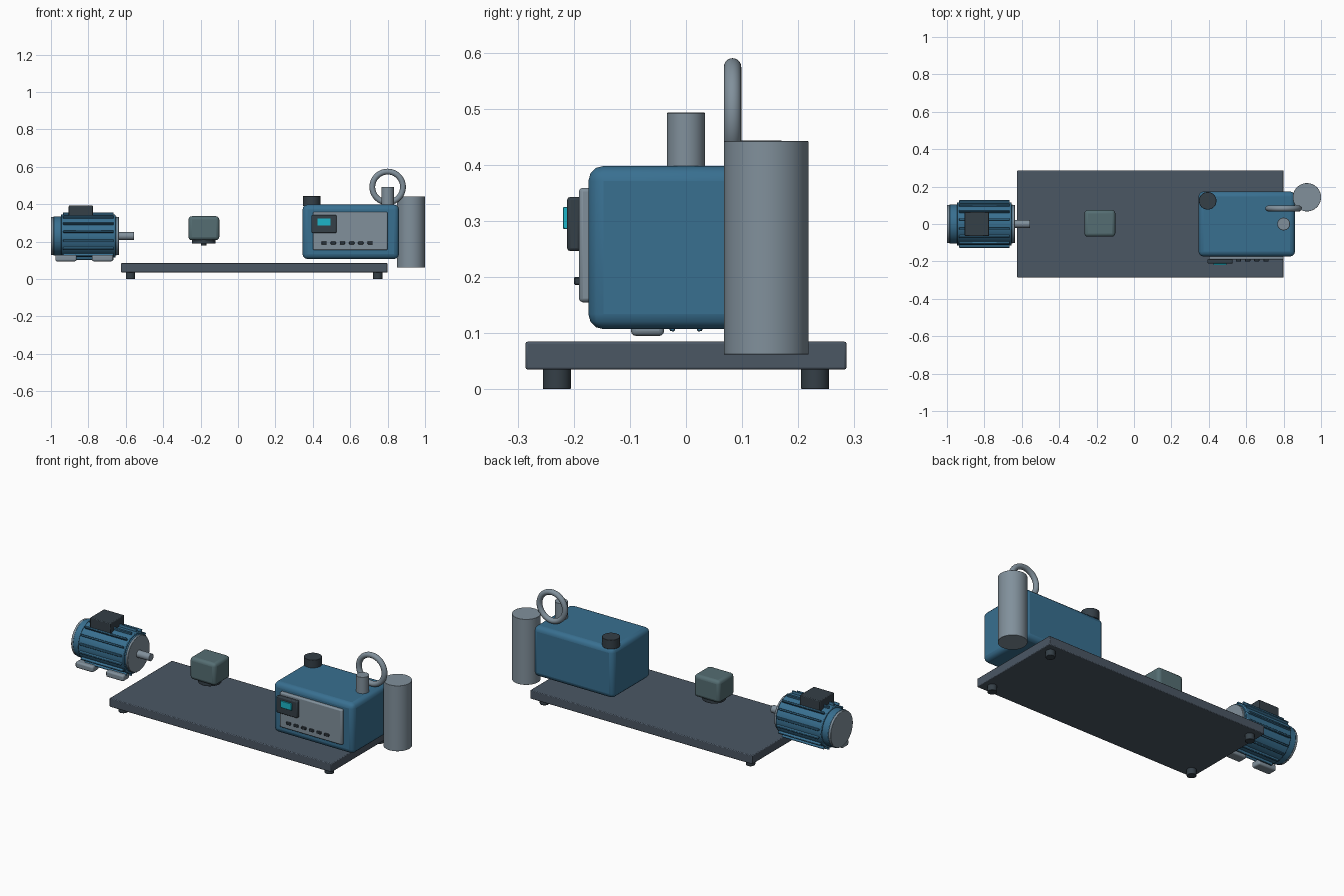
import bpy, math
from mathutils import Vector

if "Cube" in bpy.data.objects:
    bpy.data.objects.remove(bpy.data.objects["Cube"])


def material(name, rgb):
    m = bpy.data.materials.new(name)
    m.diffuse_color = (*rgb, 1)
    m.use_nodes = True
    m.node_tree.nodes["Principled BSDF"].inputs["Base Color"].default_value = m.diffuse_color
    return m


BLUE = material("blue_paint", (0.04, 0.16, 0.28))
STEEL = material("steel", (0.22, 0.28, 0.33))
SLATE = material("slate", (0.07, 0.095, 0.127))
DARK = material("dark_plastic", (0.035, 0.05, 0.063))
SAGE = material("grey_green", (0.09, 0.155, 0.17))
CYAN = material("screen_cyan", (0.012, 0.46, 0.58))


def finish(ob, name, mat, bevel, segments):
    ob.name = name
    ob.data.materials.append(mat)
    bpy.ops.object.transform_apply(location=False, rotation=True, scale=True)
    if bevel:
        mod = ob.modifiers.new("bevel", 'BEVEL')
        mod.width, mod.segments = bevel, segments
        mod.limit_method = 'ANGLE'
    bpy.ops.object.shade_smooth_by_angle(angle=math.radians(30))
    return ob


def box(name, x, y, z, mat, bevel=0.004, segments=2):
    """Box from (min, max) ranges."""
    r = (x, y, z)
    bpy.ops.mesh.primitive_cube_add(size=1, location=[(a + b) / 2 for a, b in r])
    ob = bpy.context.object
    ob.scale = [b - a for a, b in r]
    return finish(ob, name, mat, bevel, segments)


def cyl(name, axis, centre, radius, span, mat, bevel=0.002, verts=48):
    """Cylinder along 'X' or 'Z'; centre holds the two other coordinates."""
    mid = (span[0] + span[1]) / 2
    loc = (mid, *centre) if axis == 'X' else (*centre, mid)
    rot = (0, math.pi / 2, 0) if axis == 'X' else (0, 0, 0)
    bpy.ops.mesh.primitive_cylinder_add(vertices=verts, radius=radius,
                                        depth=span[1] - span[0], location=loc, rotation=rot)
    return finish(bpy.context.object, name, mat, bevel, 2)


# Base plate and feet
box("base_plate", (-0.625, 0.80), (-0.286, 0.286), (0.035, 0.085), SLATE)
for x in (-0.575, 0.747):
    for y in (-0.23, 0.23):
        cyl("base_foot", 'Z', (x, y), 0.025, (0, 0.037), DARK, verts=32)

# Motor: end bells, finned barrel, end discs, shaft
MZ = 0.23
cyl("motor_bells", 'X', (0, MZ), 0.105, (-0.987, -0.648), BLUE, 0.004)
cyl("motor_barrel", 'X', (0, MZ), 0.115, (-0.947, -0.655), BLUE, 0.004)
for i in range(16):
    a = (i + 0.5) * math.tau / 16
    pos = Vector((-0.80, math.cos(a) * 0.119, MZ + math.sin(a) * 0.119))
    bpy.ops.mesh.primitive_cube_add(size=1, location=pos, rotation=(a, 0, 0))
    fin = bpy.context.object
    fin.scale = (0.27, 0.02, 0.010)
    finish(fin, "motor_fin", BLUE, 0.002, 1)
cyl("motor_rear_disc", 'X', (0, MZ), 0.102, (-1.0, -0.98), STEEL)
cyl("motor_front_disc", 'X', (0, MZ), 0.102, (-0.655, -0.637), STEEL)
cyl("motor_shaft", 'X', (0, MZ), 0.021, (-0.645, -0.556), STEEL)
box("terminal_box", (-0.905, -0.775), (-0.065, 0.065), (0.325, 0.393), DARK)
for x in (-0.92, -0.7245):
    box("motor_foot", (x - 0.057, x + 0.057), (-0.098, -0.039), (0.095, 0.13), STEEL, 0.009, 3)

# Small suspended pump head
box("pump_head", (-0.265, -0.10), (-0.068, 0.075), (0.208, 0.336), SAGE, 0.018, 3)
cyl("head_flange", 'Z', (-0.1825, 0.003), 0.0625, (0.19, 0.212), DARK)
cyl("head_nub", 'Z', (-0.1825, 0.003), 0.015, (0.18, 0.195), DARK)

# Cabinet with control panel
box("cabinet", (0.345, 0.861), (-0.174, 0.174), (0.107, 0.398), BLUE, 0.027, 3)
box("control_panel", (0.40, 0.80), (-0.191, -0.165), (0.155, 0.359), STEEL, 0.007, 2)
box("display_bezel", (0.393, 0.527), (-0.212, -0.187), (0.246, 0.343), DARK, 0.006, 2)
box("display_screen", (0.425, 0.495), (-0.219, -0.208), (0.286, 0.325), CYAN, 0.001, 1)
for i in range(6):
    x = 0.46 + 0.0492 * i
    box("panel_button", (x - 0.014, x + 0.014), (-0.20, -0.188), (0.186, 0.20), DARK, 0.002, 1)

# Filler cap, outlet pipe, hose ring and side cylinder
cyl("filler_cap", 'Z', (0.394, 0.124), 0.047, (0.39, 0.4435), DARK)
cyl("outlet_pipe", 'Z', (0.80, 0), 0.034, (0.39, 0.493), STEEL)
bpy.ops.mesh.primitive_torus_add(major_radius=0.082, minor_radius=0.0155, major_segments=64,
                                 minor_segments=20, location=(0.80, 0.083, 0.4925),
                                 rotation=(math.pi / 2, 0, 0))
finish(bpy.context.object, "hose_ring", STEEL, 0, 1)
cyl("filter_cylinder", 'Z', (0.9245, 0.143), 0.0755, (0.062, 0.442), STEEL, 0.001)
